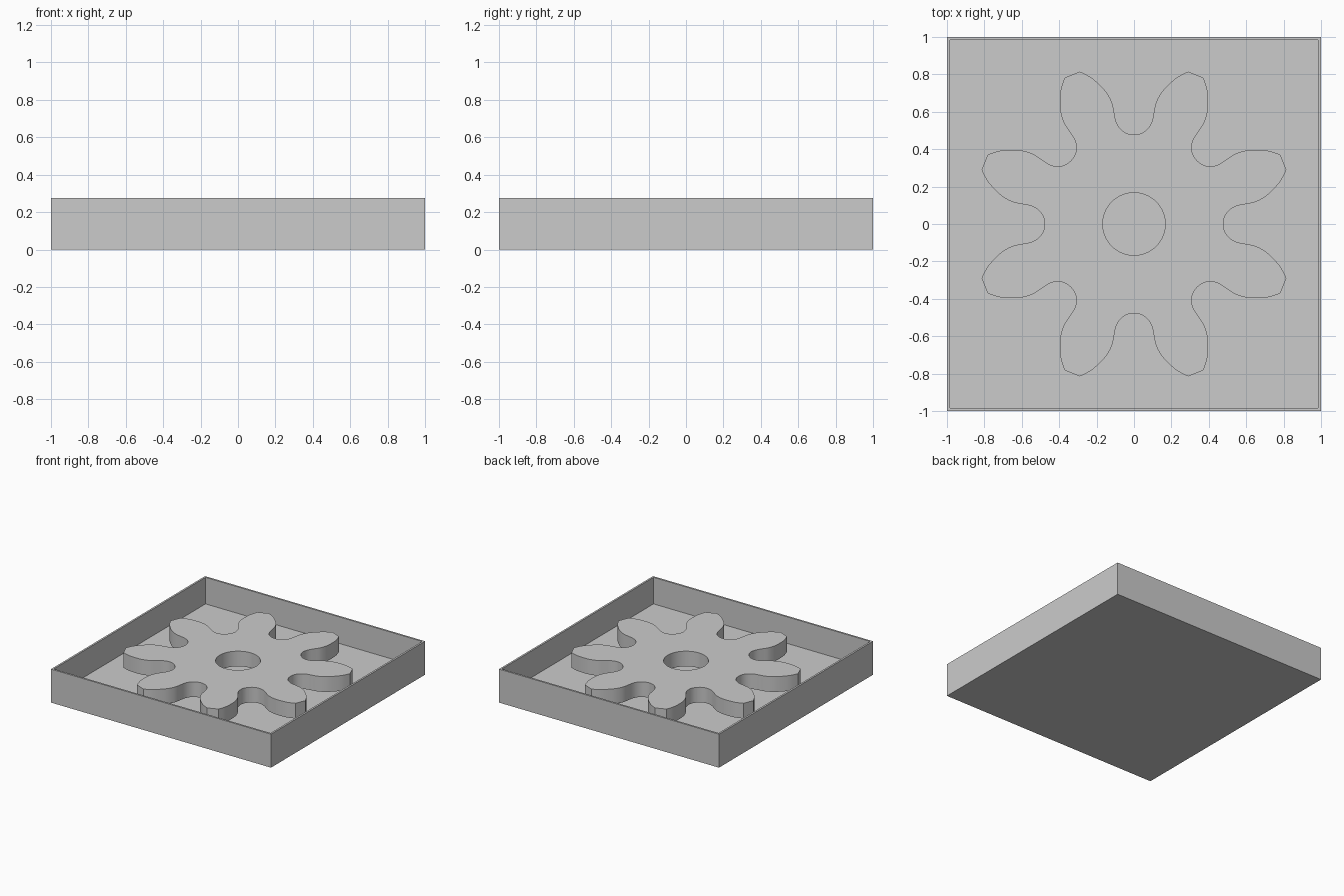
import bpy, bmesh, math
from mathutils import Vector, Matrix

cube = bpy.data.objects.get("Cube")
if cube:
    bpy.data.objects.remove(cube, do_unlink=True)

HEIGHT, WALL, FLOOR = 0.275, 0.022, 0.057
GEAR_LOW, GEAR_TOP, BORE = 0.105, 0.23, 0.167
TEETH = 8

grey = bpy.data.materials.new("plain_grey")
grey.use_nodes = True
colour = (0.6, 0.6, 0.6, 1)
grey.diffuse_color = colour
grey.node_tree.nodes["Principled BSDF"].inputs["Base Color"].default_value = colour


def add_object(name, bm):
    """Turn a bmesh into a linked grey object."""
    mesh = bpy.data.meshes.new(name)
    bmesh.ops.recalc_face_normals(bm, faces=bm.faces)
    bm.to_mesh(mesh)
    bm.free()
    mesh.materials.append(grey)
    obj = bpy.data.objects.new(name, mesh)
    bpy.context.collection.objects.link(obj)
    return obj


def smooth_path(points, steps=4):
    """Catmull-Rom curve through the points."""
    result = []
    for i in range(len(points) - 1):
        a, b, c, d = (points[min(max(i + k, 0), len(points) - 1)] for k in (-1, 0, 1, 2))
        for s in range(steps):
            t = s / steps
            result.append(0.5 * (2 * b + (c - a) * t + (2 * a - 5 * b + 4 * c - d) * t ** 2
                                 + (3 * b - a - 3 * c + d) * t ** 3))
    return result + [points[-1]]


# Open square tray: inset the top, then sink the inner face
bm = bmesh.new()
bmesh.ops.create_cube(bm, size=1, matrix=Matrix.Translation((0, 0, HEIGHT / 2))
                      @ Matrix.Diagonal((2, 2, HEIGHT, 1)))
top = max(bm.faces, key=lambda f: f.calc_center_median().z)
bmesh.ops.inset_region(bm, faces=[top], thickness=WALL)
well = bmesh.ops.extrude_discrete_faces(bm, faces=[top])["faces"][0]
bmesh.ops.translate(bm, verts=well.verts, vec=(0, 0, FLOOR - HEIGHT))
add_object("tray", bm)

# Gear outline: one flank from valley to tip, mirrored and repeated
flank = smooth_path([Vector(p) for p in (
    (0, 0.478), (0.03, 0.482), (0.06, 0.497), (0.083, 0.522), (0.098, 0.555), (0.107, 0.6),
    (0.118, 0.65), (0.147, 0.703), (0.19, 0.75), (0.235, 0.787), (0.29, 0.815))])
valley = [Vector((-p.x, p.y)) for p in reversed(flank[1:])] + flank
outline = [Matrix.Rotation(-i * math.tau / TEETH, 2) @ p
           for i in range(TEETH) for p in valley]
bore = [Vector((BORE * math.cos(a), BORE * math.sin(a)))
        for a in (i * math.tau / 64 for i in range(64))]

# Gear plate: filled outline with a round bore, extruded
curve = bpy.data.curves.new("gear_outline", "CURVE")
curve.dimensions = "2D"
curve.fill_mode = "BOTH"
curve.extrude = (GEAR_TOP - GEAR_LOW) / 2
for loop in (outline, bore):
    spline = curve.splines.new("POLY")
    spline.points.add(len(loop) - 1)
    for point, p in zip(spline.points, loop):
        point.co = (p.x, p.y, 0, 1)
    spline.use_cyclic_u = True
helper = bpy.data.objects.new("gear_outline", curve)
bpy.context.collection.objects.link(helper)
bpy.context.view_layer.update()
filled = helper.evaluated_get(bpy.context.evaluated_depsgraph_get())
bm = bmesh.new()
bm.from_mesh(bpy.data.meshes.new_from_object(filled))
bpy.data.objects.remove(helper, do_unlink=True)
bmesh.ops.remove_doubles(bm, verts=bm.verts, dist=0.0001)
bmesh.ops.translate(bm, verts=bm.verts, vec=(0, 0, (GEAR_LOW + GEAR_TOP) / 2))
gear = add_object("gear", bm)

# Smooth flanks, sharp rims and tips
bpy.ops.object.select_all(action="DESELECT")
gear.select_set(True)
bpy.context.view_layer.objects.active = gear
bpy.ops.object.shade_smooth_by_angle(angle=math.radians(30))
